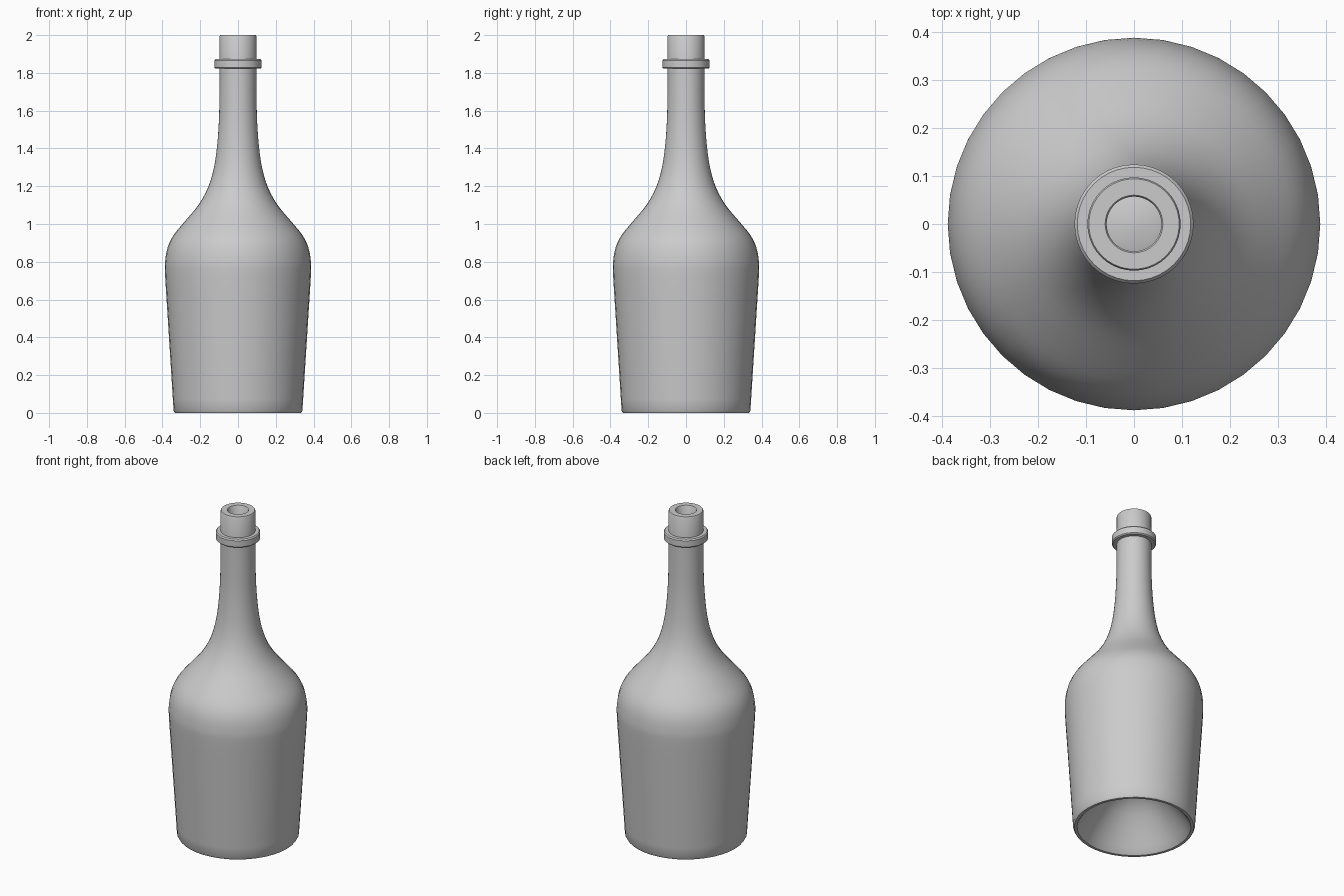
import bpy, bmesh, math

if "Cube" in bpy.data.objects:
    bpy.data.objects.remove(bpy.data.objects["Cube"])

SIDES = 40
WALL = 0.04


def smooth_path(pts, steps=3):
    """Catmull-Rom curve through the profile points."""
    p = [pts[0]] + pts + [pts[-1]]
    out = []
    for i in range(1, len(p) - 2):
        for s in range(steps):
            t = s / steps
            out.append(tuple(
                0.5 * (2 * b + (c - a) * t + (2 * a - 5 * b + 4 * c - d) * t ** 2
                       + (3 * b - a - 3 * c + d) * t ** 3)
                for a, b, c, d in zip(p[i - 1], p[i], p[i + 1], p[i + 2])))
    return out + [pts[-1]]


def lathe(name, profile, closed=False):
    """Revolve an (r, z) profile about the z axis."""
    bm = bmesh.new()
    vs = [bm.verts.new((r, 0, z)) for r, z in profile]
    es = [bm.edges.new(e) for e in zip(vs, vs[1:])]
    if closed:
        es.append(bm.edges.new((vs[-1], vs[0])))
    bmesh.ops.spin(bm, geom=vs + es, cent=(0, 0, 0), axis=(0, 0, 1),
                   angle=math.tau, steps=SIDES, use_duplicate=False)
    bmesh.ops.remove_doubles(bm, verts=bm.verts, dist=0.0001)
    bmesh.ops.recalc_face_normals(bm, faces=bm.faces)
    me = bpy.data.meshes.new(name)
    bm.to_mesh(me)
    bm.free()
    ob = bpy.data.objects.new(name, me)
    bpy.context.collection.objects.link(ob)
    bpy.ops.object.select_all(action='DESELECT')
    ob.select_set(True)
    bpy.context.view_layer.objects.active = ob
    bpy.ops.object.shade_smooth_by_angle(angle=math.radians(40))
    return ob


# Outer wall: tapered body, round shoulder, slim neck
outer = smooth_path([(0.341, 0.012), (0.356, 0.25), (0.373, 0.52), (0.386, 0.73),
                     (0.386, 0.80), (0.373, 0.875), (0.342, 0.94), (0.285, 1.01),
                     (0.21, 1.10), (0.158, 1.195), (0.127, 1.30), (0.110, 1.42),
                     (0.101, 1.55), (0.098, 1.68), (0.097, 1.80)])
# Hollow base pushed up inside the bottle
punt = smooth_path([(0, 0.27), (0.07, 0.258), (0.15, 0.21), (0.23, 0.12), (0.31, 0.008)])
inner = [(r - WALL, z) for r, z in reversed(outer) if z > 0.06]
inner_punt = [(r, z + WALL) for r, z in reversed(punt) if r < 0.29]

lathe("bottle", punt + [(0.318, 0), (0.334, 0)] + outer
      + [(0.097, 1.995), (0.094, 2.0), (0.060, 2.0), (0.057, 1.996)]
      + inner + inner_punt)

# Raised collar ring below the mouth
lathe("neck_collar", [(0.09, 1.822), (0.118, 1.822), (0.124, 1.828),
                      (0.124, 1.866), (0.118, 1.873), (0.09, 1.873)], closed=True)
